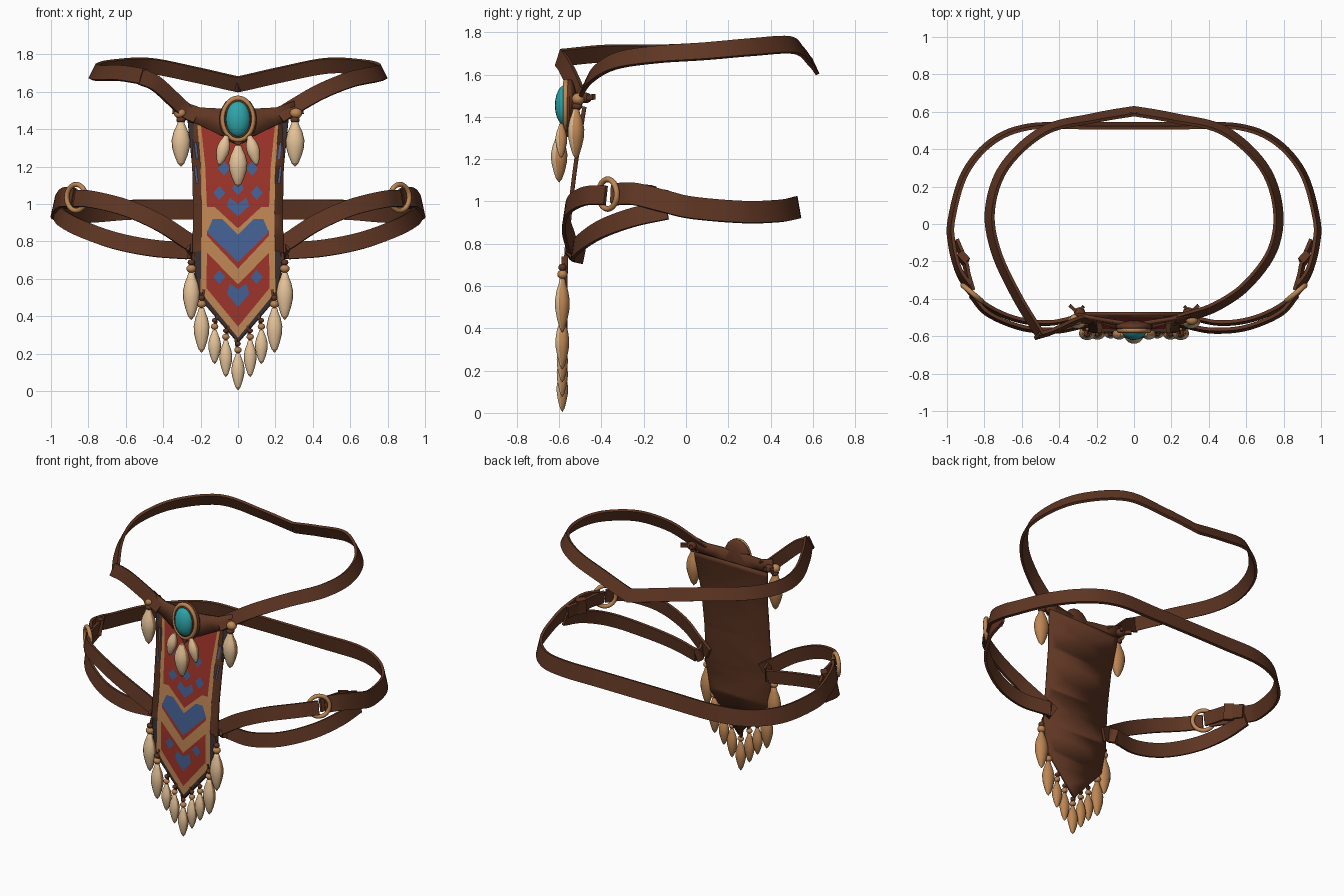
import bpy, bmesh, math
from mathutils import Vector, Matrix

if "Cube" in bpy.data.objects:
    bpy.data.objects.remove(bpy.data.objects["Cube"])


def material(name, r, g, b):
    m = bpy.data.materials.new(name)
    lin = [((c / 255 + 0.055) / 1.055) ** 2.4 for c in (r, g, b)]
    m.diffuse_color = (*lin, 1)
    m.use_nodes = True
    m.node_tree.nodes["Principled BSDF"].inputs["Base Color"].default_value = m.diffuse_color
    return m


LEATHER = material("brown leather", 95, 54, 35)
SLATE = material("dark slate edging", 56, 48, 50)
RED = material("woven red", 156, 51, 41)
BLUE = material("woven blue", 68, 97, 148)
TAN = material("tan", 190, 134, 84)
CREAM = material("cream bone", 230, 196, 154)
TEAL = material("turquoise stone", 46, 166, 170)


def finish(name, bm, mats, angle=45):
    bmesh.ops.recalc_face_normals(bm, faces=bm.faces)
    me = bpy.data.meshes.new(name)
    bm.to_mesh(me)
    bm.free()
    ob = bpy.data.objects.new(name, me)
    bpy.context.collection.objects.link(ob)
    for m in mats:
        me.materials.append(m)
    bpy.ops.object.select_all(action='DESELECT')
    ob.select_set(True)
    bpy.context.view_layer.objects.active = ob
    bpy.ops.object.shade_smooth_by_angle(angle=math.radians(angle))
    return ob


def spline(pts, steps=6):
    p = [Vector(q) for q in pts]
    p = [2 * p[0] - p[1]] + p + [2 * p[-1] - p[-2]]
    out = []
    for i in range(1, len(p) - 2):
        a, b, c, d = p[i - 1:i + 3]
        for k in range(steps):
            t = k / steps
            out.append(0.5 * (2 * b + (c - a) * t + (2 * a - 5 * b + 4 * c - d) * t * t
                              + (3 * b - a - 3 * c + d) * t ** 3))
    return out + [p[-2]]


def ribbon(name, pts, width, lean=0.0, thick=0.018):
    """Flat strap along a smooth path; its top edge leans inward."""
    path = spline(pts)
    bm = bmesh.new()
    rings = []
    for i, c in enumerate(path):
        t = (path[min(i + 1, len(path) - 1)] - path[max(i - 1, 0)]).normalized()
        up = Vector((0, 0, 1)) - lean * Vector((c.x, c.y, 0)).normalized()
        up = (up - t * up.dot(t)).normalized()
        side = t.cross(up)
        rings.append([bm.verts.new(c + up * width / 2 * u + side * thick / 2 * s)
                      for u, s in ((-1, -1), (1, -1), (1, 1), (-1, 1))])
    for a, b in zip(rings, rings[1:]):
        for k in range(4):
            bm.faces.new((a[k], a[(k + 1) % 4], b[(k + 1) % 4], b[k]))
    bm.faces.new(rings[0])
    bm.faces.new(rings[-1])
    return finish(name, bm, [LEATHER])


def ball(name, loc, size, mat):
    bm = bmesh.new()
    bmesh.ops.create_uvsphere(bm, u_segments=20, v_segments=12, radius=1)
    bm.transform(Matrix.Translation(loc) @ Matrix.Diagonal((*size, 1)))
    return finish(name, bm, [mat])


def hoop(name, loc, rot, scale, minor, mat):
    bpy.ops.mesh.primitive_torus_add(location=loc, rotation=rot, major_radius=1, minor_radius=minor,
                                     major_segments=32, minor_segments=8)
    ob = bpy.context.object
    ob.name = name
    ob.scale = scale
    ob.data.materials.append(mat)
    ob.data.shade_smooth()


def tooth(name, x, y, top, length, radius, tilt=0.0):
    """Spindle-shaped bone hanging down, cream in front and tan behind."""
    prof = [(0.02, 0), (.35, .03), (.5, .12), (.8, .25), (1, .42), (.95, .58), (.7, .76), (.38, .92), (.02, 1)]
    bm = bmesh.new()
    n = 14
    rings = [[bm.verts.new((r * radius * math.cos(2 * math.pi * k / n),
                            r * radius * .8 * math.sin(2 * math.pi * k / n), -h * length))
              for k in range(n)] for r, h in prof]
    for a, b in zip(rings, rings[1:]):
        for k in range(n):
            bm.faces.new((a[k], a[(k + 1) % n], b[(k + 1) % n], b[k]))
    bm.faces.new(rings[0])
    bm.faces.new(rings[-1])
    for f in bm.faces:
        f.material_index = 0 if f.calc_center_median().y < -0.2 * radius else 1
    bm.transform(Matrix.Translation((x, y, top)) @ Matrix.Rotation(tilt, 4, 'Y'))
    finish(name, bm, [CREAM, TAN])


# --- woven panel ---
def panel_y(z):
    return -.58 + .09 * (max(0, z - .65) / .8) ** 1.5


def plate(name, pts, mat, offset):
    """Polygon in x/z laid on the curved panel front."""
    bm = bmesh.new()
    bm.faces.new([bm.verts.new((x, 0, z)) for x, z in pts])
    bm.normal_update()
    bmesh.ops.triangulate(bm, faces=bm.faces[:])
    for i in range(3, 15):
        bm.normal_update()
        bmesh.ops.bisect_plane(bm, geom=bm.verts[:] + bm.edges[:] + bm.faces[:], dist=1e-5,
                               plane_co=(0, 0, i / 10 + .027), plane_no=(0, 0, 1))
    bm.normal_update()
    bmesh.ops.triangulate(bm, faces=bm.faces[:])
    for v in bm.verts:
        v.co.y = panel_y(v.co.z) - offset
    ob = finish(name, bm, [mat])
    if ob.data.polygons[0].normal.y > 0:
        ob.data.flip_normals()
    return ob


def mirrored(half):
    return half + [(-x, z) for x, z in reversed(half) if x > 0]


panel = plate("panel", mirrored([(.27, 1.45), (.245, 1.2), (.24, .95), (.245, .7), (.21, .5), (0, .255)]), LEATHER, 0)
mod = panel.modifiers.new("thickness", 'SOLIDIFY')
mod.thickness = .02
mod.offset = -1
plate("panel_lower_edging", mirrored([(.222, .75), (.237, .7), (.205, .5), (0, .262)]), SLATE, .002)
for s in (-1, 1):
    plate("panel_top_edging", [(s * .235, 1.44), (s * .268, 1.44), (s * .246, 1.22)], SLATE, .002)
    for z in (1.33, 1.2):
        plate("edge_dash", [(s * .222, z), (s * .234, z), (s * .224, z - .09), (s * .212, z - .09)], BLUE, .003)
plate("tan_border", mirrored([(.218, 1.44), (.2, 1.2), (.195, .95), (.2, .53), (0, .285)]), TAN, .004)
plate("red_field", mirrored([(.2, 1.44), (.175, 1.2), (.165, .95), (.168, .55), (0, .345)]), RED, .006)
plate("tan_chevron", mirrored([(0, .87), (.125, .985), (.175, .985), (.175, .75), (0, .57)]), TAN, .007)
plate("red_chevron", mirrored([(0, .72), (.165, .86), (.165, .83), (0, .655)]), RED, .008)
plate("blue_chevron", mirrored([(0, .835), (.085, .92), (.135, .92), (.165, .85), (0, .69)]), BLUE, .009)
plate("upper_blue_heart", mirrored([(0, 1.0), (.045, 1.035), (.06, .99), (0, .935)]), BLUE, .008)
plate("lower_blue_heart", mirrored([(0, .545), (.045, .575), (.06, .52), (0, .45)]), BLUE, .008)
for x, z in ((.1, 1.06), (-.1, 1.06), (.1, .61), (-.1, .61), (.075, 1.19), (-.075, 1.19), (0, 1.085)):
    plate("blue_diamond", [(x - .032, z), (x, z + .038), (x + .032, z), (x, z - .038)], BLUE, .008)

# --- neck strap: right side round the back to the left fold, then down ---
ribbon("neck_strap", [(.22, -.515, 1.47), (.3, -.49, 1.52), (.44, -.44, 1.6), (.6, -.33, 1.665),
                      (.74, -.14, 1.695), (.77, .08, 1.71), (.69, .31, 1.73), (.48, .50, 1.74),
                      (.22, .565, 1.69), (.02, .6, 1.645), (-.02, .6, 1.645), (-.22, .565, 1.69),
                      (-.48, .50, 1.74), (-.69, .31, 1.73), (-.77, .08, 1.71), (-.74, -.14, 1.70),
                      (-.63, -.38, 1.70), (-.5, -.595, 1.68)], .085, .5)
ribbon("neck_strap_fold", [(-.52, -.6, 1.68), (-.44, -.575, 1.645), (-.34, -.53, 1.555), (-.28, -.51, 1.5),
                           (-.22, -.515, 1.47)], .085, .4)

# --- collar behind the medallion ---
bm = bmesh.new()
half = [(0, 1.5), (.1, 1.51), (.2, 1.515), (.3, 1.55), (.31, 1.47), (.2, 1.42), (.1, 1.37), (0, 1.34)]
for s in (-1, 1):
    v = [bm.verts.new((s * x, -.545 + .15 * x + .15 * (z - 1.45), z)) for x, z in half]
    for i in range(3):
        bm.faces.new((v[i], v[i + 1], v[6 - i], v[7 - i]))
bmesh.ops.remove_doubles(bm, verts=bm.verts, dist=.001)
collar = finish("collar", bm, [LEATHER])
mod = collar.modifiers.new("thickness", 'SOLIDIFY')
mod.thickness = .02
mod.offset = 0

# --- chest straps, rings and tabs ---
right = [(.88, -.33, 1.035), (.94, -.24, 1.035), (.975, -.1, 1.0), (.975, .03, .97), (.905, .27, .95),
         (.76, .44, .955), (.56, .52, .97), (.25, .525, .972)]
ribbon("chest_strap", right + [(-x, y, z) for x, y, z in reversed(right)], .105, .22)
for s in (-1, 1):
    ribbon("upper_front_strap", [(s * x, y, z) for x, y, z in
           ((.87, -.38, 1.03), (.78, -.48, 1.025), (.6, -.555, .98), (.42, -.57, .9), (.28, -.545, .81),
            (.2, -.53, .76))], .09, .2)
    ribbon("lower_front_strap", [(s * x, y, z) for x, y, z in
           ((.97, -.09, .96), (.94, -.25, .925), (.84, -.4, .87), (.66, -.5, .805), (.46, -.53, .765),
            (.27, -.49, .75))], .09, .2)
    ribbon("strap_end", [(s * x, y, z) for x, y, z in
           ((.27, -.485, .75), (.25, -.51, .76), (.26, -.545, .79))], .09)
    ribbon("ring_tab", [(s * x, y, z) for x, y, z in
           ((.865, -.355, 1.035), (.89, -.27, 1.035), (.905, -.2, 1.03), (.95, -.09, 1.01))], .085, .2)
    ribbon("tab_keeper", [(s * .895, -.205, 1.03), (s * .935, -.16, 1.025)], .1, .2, .04)
    hoop("strap_ring", (s * .865, -.37, 1.035), (math.pi / 2, 0, s * math.radians(40)),
         (.066, .07, .07), .2, TAN)

# --- medallion ---
ball("medallion_back", (0, -.55, 1.45), (.1, .035, .13), LEATHER)
tip = [(-.07, 1.39), (0, 1.305), (.07, 1.39)]
bm = bmesh.new()
v = [bm.verts.new((x, y, z)) for y in (-.575, -.545) for x, z in tip]
for f in ((0, 1, 2), (5, 4, 3), (0, 3, 4, 1), (1, 4, 5, 2), (2, 5, 3, 0)):
    bm.faces.new([v[i] for i in f])
finish("medallion_point", bm, [LEATHER])
hoop("medallion_rim", (0, -.568, 1.455), (math.pi / 2, 0, 0), (.082, .11, .1), .14, TAN)
hoop("medallion_inner_rim", (0, -.574, 1.455), (math.pi / 2, 0, 0), (.067, .096, .1), .09, LEATHER)
ball("medallion_stone", (0, -.57, 1.455), (.066, .05, .097), TEAL)

# --- hanging bone teeth with beads ---
tooth("medallion_tooth", 0, -.6, 1.32, .23, .05)
for s in (-1, 1):
    tooth("medallion_tooth", s * .06, -.59, 1.37, .17, .035, -s * .25)
    ball("collar_bead", (s * .31, -.51, 1.485), (.033, .03, .028), TAN)
    ball("collar_bead_lower", (s * .305, -.515, 1.45), (.025, .025, .018), LEATHER)
    tooth("collar_tooth", s * .305, -.52, 1.445, .245, .05)
    ball("collar_knot", (s * .29, -.475, 1.49), (.03, .03, .025), LEATHER)
    for x, y in ((.345, -.435), (.27, -.44)):
        ribbon("knot_end", [(s * .3, -.475, 1.49), (s * x, y, 1.495)], .025)
for x, top, length, r in ((.25, .64, .26, .045), (.195, .45, .245, .042), (.125, .33, .185, .034),
                          (.065, .275, .2, .034), (0, .205, .2, .035)):
    for s in ((-1, 1) if x else (1,)):
        big = r / .045
        ball("hanging_bead", (s * x, -.585, top + .015), (.026 * big, .024 * big, .022 * big), TAN)
        ball("dark_bead", (s * x, -.585, top + .048), (.019 * big, .019 * big, .017 * big), LEATHER)
        ribbon("bead_cord", [(s * x, -.583, top), (s * (x - .012), -.58, top + .1 * big)], .014, 0, .014)
        tooth("fringe_tooth", s * x, -.585, top, length, r)
